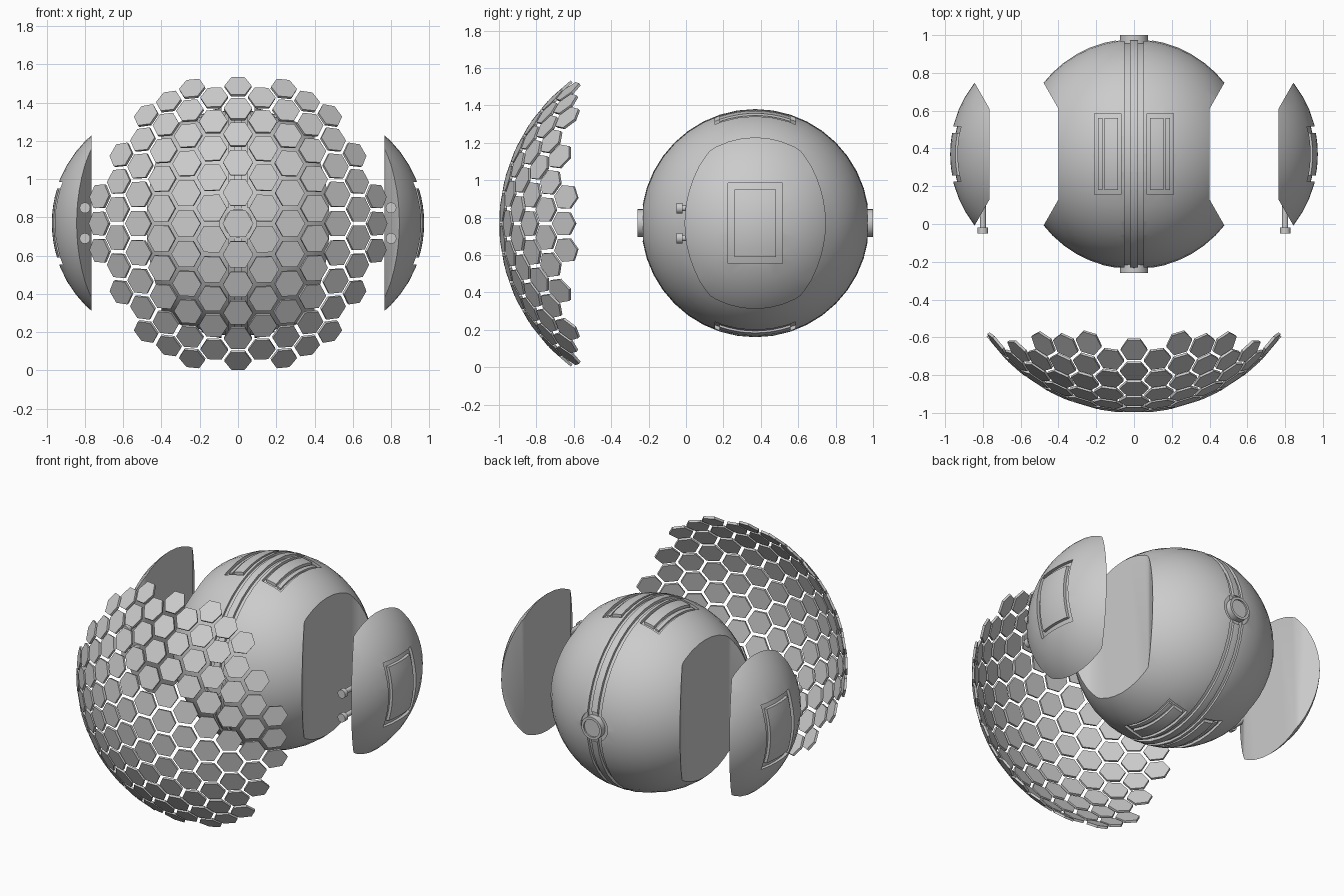
import bpy, bmesh, math
from mathutils import Vector, Matrix

if "Cube" in bpy.data.objects:
    bpy.data.objects.remove(bpy.data.objects["Cube"])

R = 0.61                          # body radius
C = Vector((0, 0.37, 0.77))       # body centre
grey = bpy.data.materials.new("light_grey")
grey.diffuse_color = (0.6, 0.6, 0.6, 1)
grey.use_nodes = True
grey.node_tree.nodes["Principled BSDF"].inputs["Base Color"].default_value = grey.diffuse_color


def make(name, bm, at=(0, 0, 0)):
    bmesh.ops.recalc_face_normals(bm, faces=bm.faces)
    me = bpy.data.meshes.new(name)
    bm.to_mesh(me)
    bm.free()
    me.materials.append(grey)
    ob = bpy.data.objects.new(name, me)
    ob.location = at
    bpy.context.collection.objects.link(ob)
    return ob


def smooth(ob):
    ob.data.shade_smooth()
    ob.data.set_sharp_from_angle(angle=math.radians(30))
    return ob


def boolean(ob, cutter, op='DIFFERENCE'):
    m = ob.modifiers.new("cut", 'BOOLEAN')
    m.operation, m.object, m.solver = op, cutter, 'EXACT'
    cutter.hide_render = True
    bpy.context.view_layer.update()
    ev = ob.evaluated_get(bpy.context.evaluated_depsgraph_get())
    me = bpy.data.meshes.new_from_object(ev)
    ob.modifiers.clear()
    ob.data = me
    bpy.data.objects.remove(cutter)


def ball(name):
    bm = bmesh.new()
    bmesh.ops.create_uvsphere(bm, u_segments=40, v_segments=24, radius=R,
                              matrix=Matrix.Rotation(math.pi / 2, 4, 'Y'))
    return make(name, bm, C)


def prism(s):
    """Block that separates a side panel from the body."""
    bm = bmesh.new()
    pts = [(0.40, -0.24), (0.40, 0.24), (0.48, 0.38), (0.80, 0.94), (0.80, -0.94), (0.48, -0.38)]
    f = bm.faces.new([bm.verts.new((s * x, y, -0.8)) for x, y in pts])
    top = bmesh.ops.extrude_face_region(bm, geom=[f])['geom']
    bmesh.ops.translate(bm, vec=(0, 0, 1.6), verts=[v for v in top if isinstance(v, bmesh.types.BMVert)])
    return make("side_cutter", bm, C)


def patch(name, a, b, r0, r1, frame, at):
    """Curved rectangular slab between two radii, over planar ranges a and b."""
    n = 8
    bm = bmesh.new()
    grids = []
    for r in (r0, r1):
        g = []
        for i in range(n + 1):
            row = []
            for j in range(n + 1):
                u = a[0] + (a[1] - a[0]) * i / n
                v = b[0] + (b[1] - b[0]) * j / n
                row.append(bm.verts.new(frame(u, v, math.sqrt(r * r - u * u - v * v))))
            g.append(row)
        grids.append(g)
        for i in range(n):
            for j in range(n):
                bm.faces.new((g[i][j], g[i + 1][j], g[i + 1][j + 1], g[i][j + 1]))
    lo, hi = grids
    for k in range(n):
        for p, q in (((k, 0), (k + 1, 0)), ((k, n), (k + 1, n)), ((0, k), (0, k + 1)), ((n, k), (n, k + 1))):
            bm.faces.new((lo[p[0]][p[1]], lo[q[0]][q[1]], hi[q[0]][q[1]], hi[p[0]][p[1]]))
    return make(name, bm, at)


def ring_cutter(x0, x1, r0, r1):
    bm = bmesh.new()
    n = 80
    loops = []
    for i in range(n):
        t = math.tau * i / n
        loops.append([bm.verts.new((x, r * math.cos(t), r * math.sin(t)))
                      for x, r in ((x0, r0), (x1, r0), (x1, r1), (x0, r1))])
    for i in range(n):
        p, q = loops[i], loops[(i + 1) % n]
        for k in range(4):
            bm.faces.new((p[k], p[(k + 1) % 4], q[(k + 1) % 4], q[k]))
    return make("groove_cutter", bm, C)


def rod(name, rad, y0, y1, at, seg=24):
    """Cylinder along y."""
    bm = bmesh.new()
    m = Matrix.Translation((0, (y0 + y1) / 2, 0)) @ Matrix.Rotation(math.pi / 2, 4, 'X')
    bmesh.ops.create_cone(bm, cap_ends=True, segments=seg, radius1=rad, radius2=rad,
                          depth=abs(y1 - y0), matrix=m)
    return make(name, bm, at)


# Body: ball with side notches and a double groove around the middle
body = ball("body")
for s in (-1, 1):
    boolean(body, prism(s))
    boolean(body, ring_cutter(*sorted((s * 0.022, s * 0.05)), 0.59, 0.68))

# Hatches on the top and bottom, with a raised cover in each recess
for sz in (1, -1):
    up = lambda u, v, w, k=sz: (u, v, k * w)
    for s in (-1, 1):
        rng = lambda p, q: tuple(sorted((s * p, s * q)))
        boolean(body, patch("hatch_cutter", rng(0.068, 0.21), (-0.215, 0.215), 0.59, 0.67, up, C))
        smooth(patch("hatch_cover", rng(0.085, 0.155), (-0.19, 0.19), 0.58, 0.607, up, C))
        smooth(patch("hatch_rib", rng(0.168, 0.19), (-0.19, 0.19), 0.58, 0.60, up, C))

# Round locks at the front and back
for s in (-1, 1):
    boolean(body, rod("lock_cutter", 0.098, s * 0.592, s * 0.70, C, 32))
    lock = rod("lock", 0.075, s * 0.56, s * 0.63, C)
    boolean(lock, rod("lock_dish_cutter", 0.058, s * 0.62, s * 0.66, C))
    smooth(lock)
smooth(body)

# Side panels, pulled away from the body
for s in (-1, 1):
    out = lambda u, v, w, k=s: (k * w, u, v)
    shift = Vector((s * 0.365, 0, 0))
    panel = ball("side_panel")
    boolean(panel, prism(s), 'INTERSECT')
    boolean(panel, patch("panel_cutter", (-0.145, 0.145), (-0.215, 0.215), 0.59, 0.68, out, C))
    panel.location = C + shift
    smooth(panel)
    smooth(patch("panel_cover", (-0.112, 0.112), (-0.18, 0.18), 0.58, 0.608, out, C + shift))
    # Locking pins
    for z in (-0.08, 0.08):
        at = C + Vector((s * 0.80, 0, z))
        smooth(rod("pin_shaft", 0.016, -0.41, -0.18, at, 16))
        smooth(rod("pin_head", 0.028, -0.42, -0.388, at, 16))

# Domed shield of hexagonal tiles
SR, PITCH, COL, GAP, THICK = 0.955, 0.1635, 0.139, 0.024, 0.015
centre = Vector((0, -0.045, 0.768))


def dome(x, z, r):
    d = math.hypot(x, z)
    t = d / SR
    k = math.sin(t) / d if d > 1e-6 else 1 / SR
    return centre + Vector((x * k, -math.cos(t), z * k)) * r


bm = bmesh.new()
rad = (PITCH - GAP) / math.sqrt(3)
for c in range(-6, 7):
    for k in range(-6, 7):
        x, z = c * COL, (k + 0.5 * (c % 2)) * PITCH
        if math.hypot(x, z) > 0.867:
            continue
        corners = [(x + rad * math.cos(i * math.pi / 3), z + rad * math.sin(i * math.pi / 3)) for i in range(6)]
        front = [bm.verts.new(dome(u, v, SR)) for u, v in corners]
        back = [bm.verts.new(dome(u, v, SR - THICK)) for u, v in corners]
        bm.faces.new(front)
        bm.faces.new(back[::-1])
        for i in range(6):
            j = (i + 1) % 6
            bm.faces.new((front[i], back[i], back[j], front[j]))
make("hex_shield", bm)
